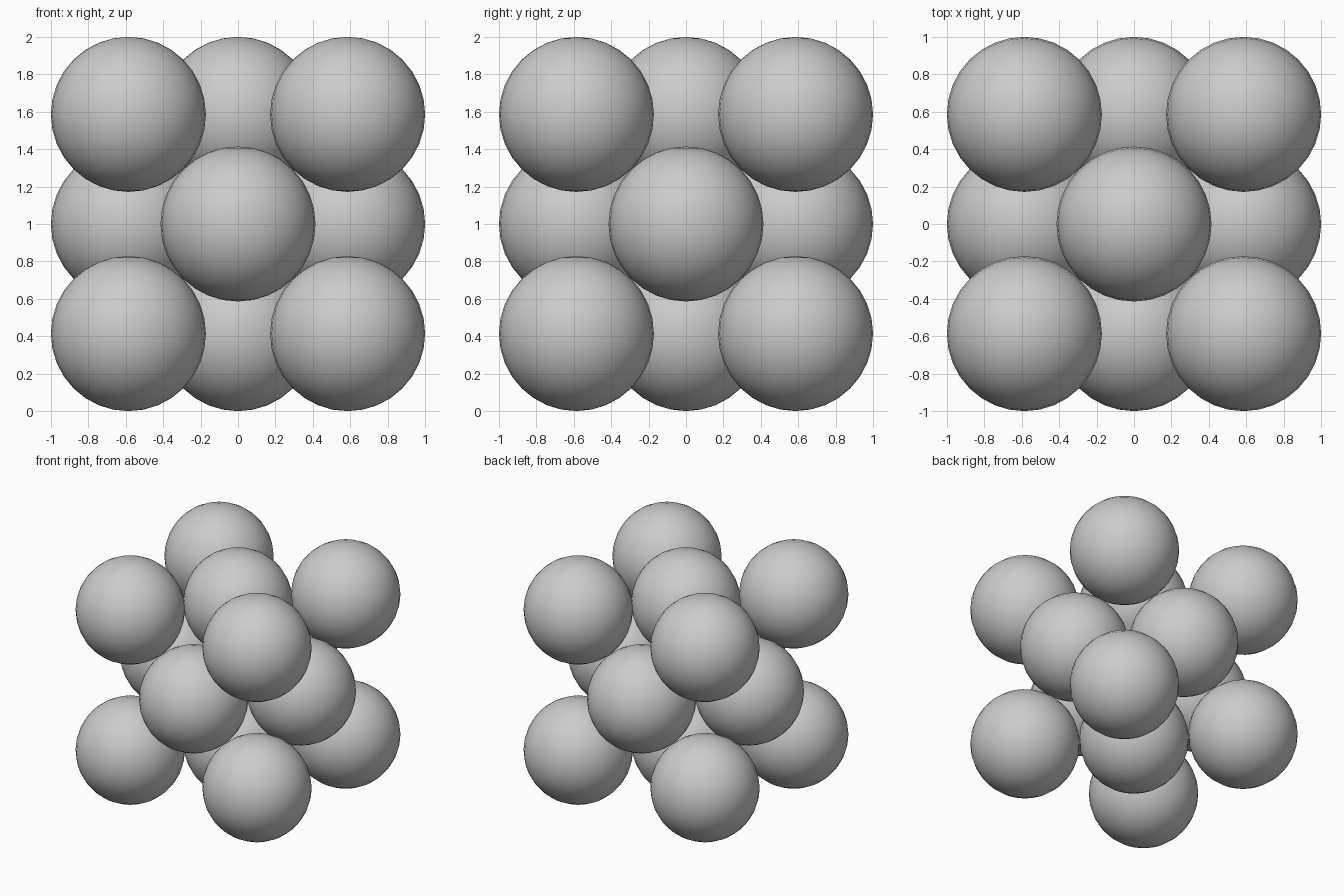
import bpy
from itertools import product
from mathutils import Vector

if "Cube" in bpy.data.objects:
    bpy.data.objects.remove(bpy.data.objects["Cube"])

# Face-centred cubic cell: spheres touch along each face diagonal
R = 2 ** 0.5 - 1          # sphere radius
H = 1 - R                 # half the cell edge
CENTRE = Vector((0, 0, 1))


def sphere(name, offset):
    bpy.ops.mesh.primitive_uv_sphere_add(segments=32, ring_count=16, radius=R,
                                         location=CENTRE + Vector(offset) * H)
    bpy.context.object.name = name
    bpy.ops.object.shade_smooth()


# Eight corner spheres
for i, corner in enumerate(product((-1, 1), repeat=3)):
    sphere(f"corner_sphere_{i + 1}", corner)

# Six face-centre spheres
for axis, label in enumerate("xyz"):
    for sign, side in ((-1, "low"), (1, "high")):
        offset = [0, 0, 0]
        offset[axis] = sign
        sphere(f"face_sphere_{label}_{side}", offset)
